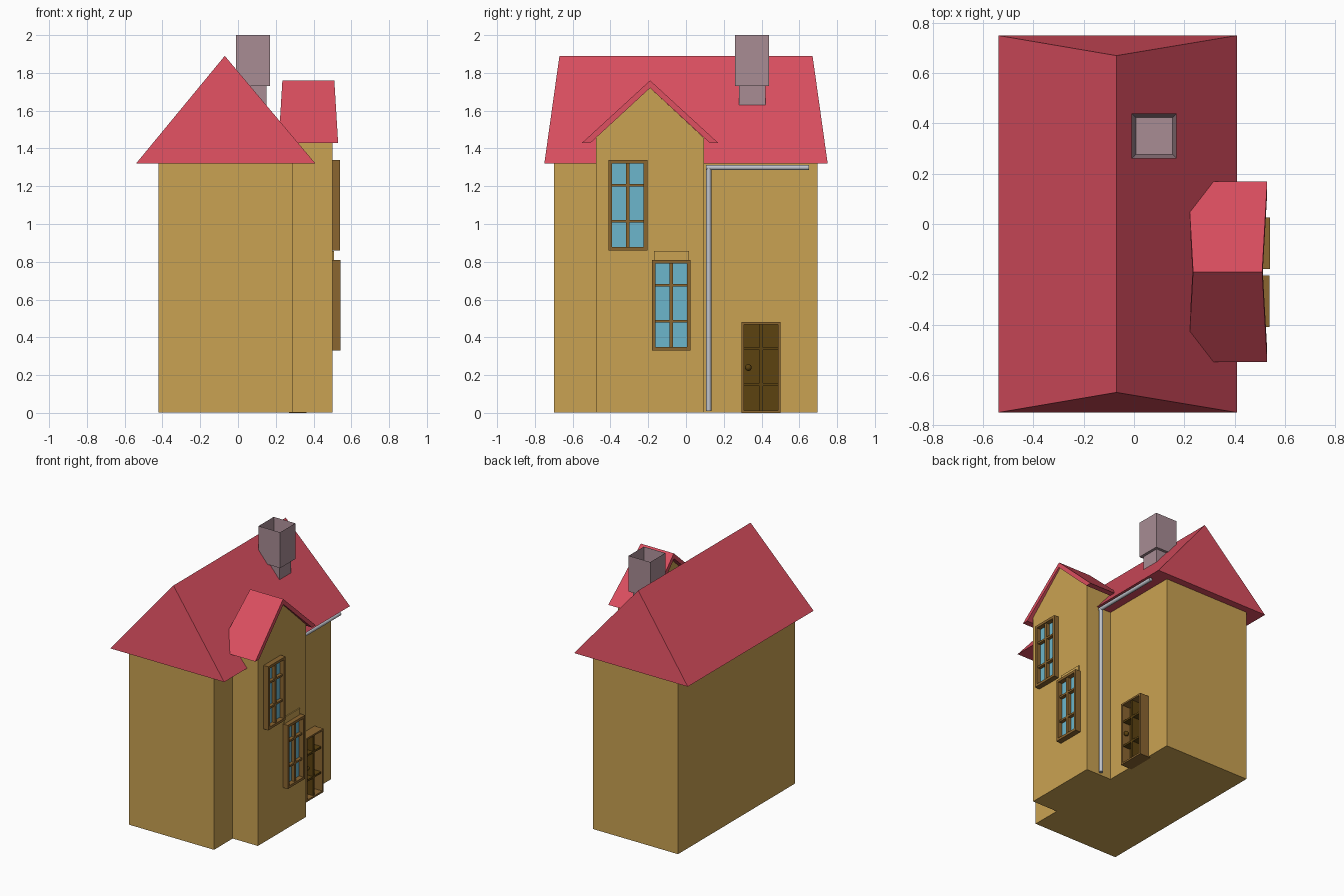
import bpy, bmesh

if "Cube" in bpy.data.objects:
    bpy.data.objects.remove(bpy.data.objects["Cube"], do_unlink=True)


def material(name, r, g, b):
    # sRGB 0-255 to linear
    lin = [((c / 255 + 0.055) / 1.055) ** 2.4 for c in (r, g, b)] + [1]
    m = bpy.data.materials.new(name)
    m.use_nodes = True
    m.diffuse_color = lin
    m.node_tree.nodes["Principled BSDF"].inputs["Base Color"].default_value = lin
    return m


WALL = material("ochre plaster", 202, 162, 82)
ROOF = material("red tile", 218, 78, 95)
STONE = material("chimney grey", 168, 140, 148)
FRAME = material("brown wood", 139, 102, 48)
DOOR = material("dark wood", 92, 66, 16)
GLASS = material("blue glass", 108, 182, 204)
METAL = material("light metal", 192, 196, 204)


def finish(bm, name, mat):
    bmesh.ops.recalc_face_normals(bm, faces=bm.faces)
    mesh = bpy.data.meshes.new(name)
    bm.to_mesh(mesh)
    bm.free()
    mesh.materials.append(mat)
    ob = bpy.data.objects.new(name, mesh)
    bpy.context.collection.objects.link(ob)
    return ob


def add_box(bm, x, y, z):
    vs = bmesh.ops.create_cube(bm, size=1)["verts"]
    for v in vs:
        v.co = [lo + (hi - lo) * (c + 0.5) for c, (lo, hi) in zip(v.co, (x, y, z))]


def boxes(name, mat, *specs):
    bm = bmesh.new()
    for s in specs:
        add_box(bm, *s)
    return finish(bm, name, mat)


def prism(name, mat, profile, back, front):
    """Closed (y, z) profile swept along x; back and front give x from z."""
    bm = bmesh.new()
    a = [bm.verts.new((back(z), y, z)) for y, z in profile]
    b = [bm.verts.new((front(z), y, z)) for y, z in profile]
    bm.faces.new(a)
    bm.faces.new(b)
    n = len(a)
    for i in range(n):
        j = (i + 1) % n
        bm.faces.new((a[i], a[j], b[j], b[i]))
    return finish(bm, name, mat)


# Main house block
boxes("main_walls", WALL, ((-0.42, 0.29), (-0.7, 0.695), (0.003, 1.32)))

# Main roof with slightly leaning gable ends
bm = bmesh.new()
rows = []
for s in (-1, 1):
    rows.append([bm.verts.new(p) for p in
                 ((-0.54, s * 0.75, 1.32), (0.41, s * 0.75, 1.32), (-0.07, s * 0.67, 1.89))])
for row in rows:
    bm.faces.new(row)
for i in range(3):
    j = (i + 1) % 3
    bm.faces.new((rows[0][i], rows[0][j], rows[1][j], rows[1][i]))
finish(bm, "main_roof", ROOF)

# Projecting bay with gable
MID = -0.19
prism("bay_walls", WALL,
      [(-0.477, 0.003), (0.095, 0.003), (0.095, 1.456), (MID, 1.72), (-0.477, 1.456)],
      lambda z: 0.28, lambda z: 0.5)

# Bay roof: a bent slab whose ends lean inward with height
lean = lambda z: 0.02 * (z - 1.43) / 0.33
prism("bay_roof", ROOF,
      [(MID - 0.36, 1.43), (MID, 1.76), (MID + 0.36, 1.43),
       (MID + 0.315, 1.43), (MID, 1.72), (MID - 0.315, 1.43)],
      lambda z: 0.215 + lean(z), lambda z: 0.53 - lean(z))

# Chimney: narrow neck and wider hollow stack
boxes("chimney_neck", STONE, ((0.01, 0.15), (0.28, 0.42), (1.55, 1.75)))
bm = bmesh.new()
add_box(bm, (-0.01, 0.17), (0.26, 0.44), (1.73, 2.0))
top = max(bm.faces, key=lambda f: f.calc_center_median().z)
bmesh.ops.inset_individual(bm, faces=[top], thickness=0.024)
bmesh.ops.translate(bm, verts=top.verts, vec=(0, 0, -0.2))
finish(bm, "chimney_stack", STONE)


def framed_opening(name, wall, depth, y, z, bar_heights, pane_mat, bar_mat, edge):
    """Deep frame with a recessed pane, one upright bar and cross bars."""
    (y0, y1), (z0, z1) = y, z
    x = (wall - 0.02, wall + depth)
    boxes(name + "_frame", FRAME,
          (x, (y0, y0 + edge), z), (x, (y1 - edge, y1), z),
          (x, (y0 + edge, y1 - edge), (z0, z0 + edge)),
          (x, (y0 + edge, y1 - edge), (z1 - edge, z1)))
    boxes(name + "_pane", pane_mat,
          ((wall - 0.01, wall + 0.006), (y0 + edge, y1 - edge), (z0 + edge, z1 - edge)))
    xb = (wall, wall + depth - 0.008)
    mid = (y0 + y1) / 2
    bars = [(xb, (mid - 0.009, mid + 0.009), (z0 + edge, z1 - edge))]
    for h in bar_heights:
        bars.append(((wall, wall + depth - 0.01), (y0 + edge, y1 - edge),
                     (z0 + h - 0.007, z0 + h + 0.007)))
    boxes(name + "_bars", bar_mat, *bars)


# Windows and door
framed_opening("upper_window", 0.5, 0.04, (-0.41, -0.205), (0.86, 1.34),
               (0.155, 0.345), GLASS, FRAME, 0.019)
framed_opening("lower_window", 0.5, 0.042, (-0.18, 0.025), (0.33, 0.81),
               (0.155, 0.345), GLASS, FRAME, 0.019)
framed_opening("door", 0.29, 0.073, (0.295, 0.5), (0, 0.48),
               (0.15, 0.34), DOOR, DOOR, 0.013)
boxes("window_lintel", WALL, ((0.49, 0.508), (-0.17, 0.015), (0.81, 0.857)))

# Door knob
bm = bmesh.new()
bmesh.ops.create_uvsphere(bm, u_segments=12, v_segments=8, radius=0.018)
bmesh.ops.translate(bm, verts=bm.verts, vec=(0.345, 0.33, 0.24))
for f in bm.faces:
    f.smooth = True
finish(bm, "door_knob", DOOR)


# Gutter and downpipe
def pipe(name, start, end, radius):
    curve = bpy.data.curves.new(name, "CURVE")
    curve.dimensions = "3D"
    curve.bevel_depth = radius
    curve.bevel_resolution = 2
    curve.use_fill_caps = True
    line = curve.splines.new("POLY")
    line.points.add(1)
    line.points[0].co = (*start, 1)
    line.points[1].co = (*end, 1)
    curve.materials.append(METAL)
    ob = bpy.data.objects.new(name, curve)
    bpy.context.collection.objects.link(ob)


pipe("downpipe", (0.395, 0.12, 0.01), (0.395, 0.12, 1.3), 0.014)
pipe("gutter", (0.395, 0.106, 1.299), (0.395, 0.65, 1.299), 0.014)
